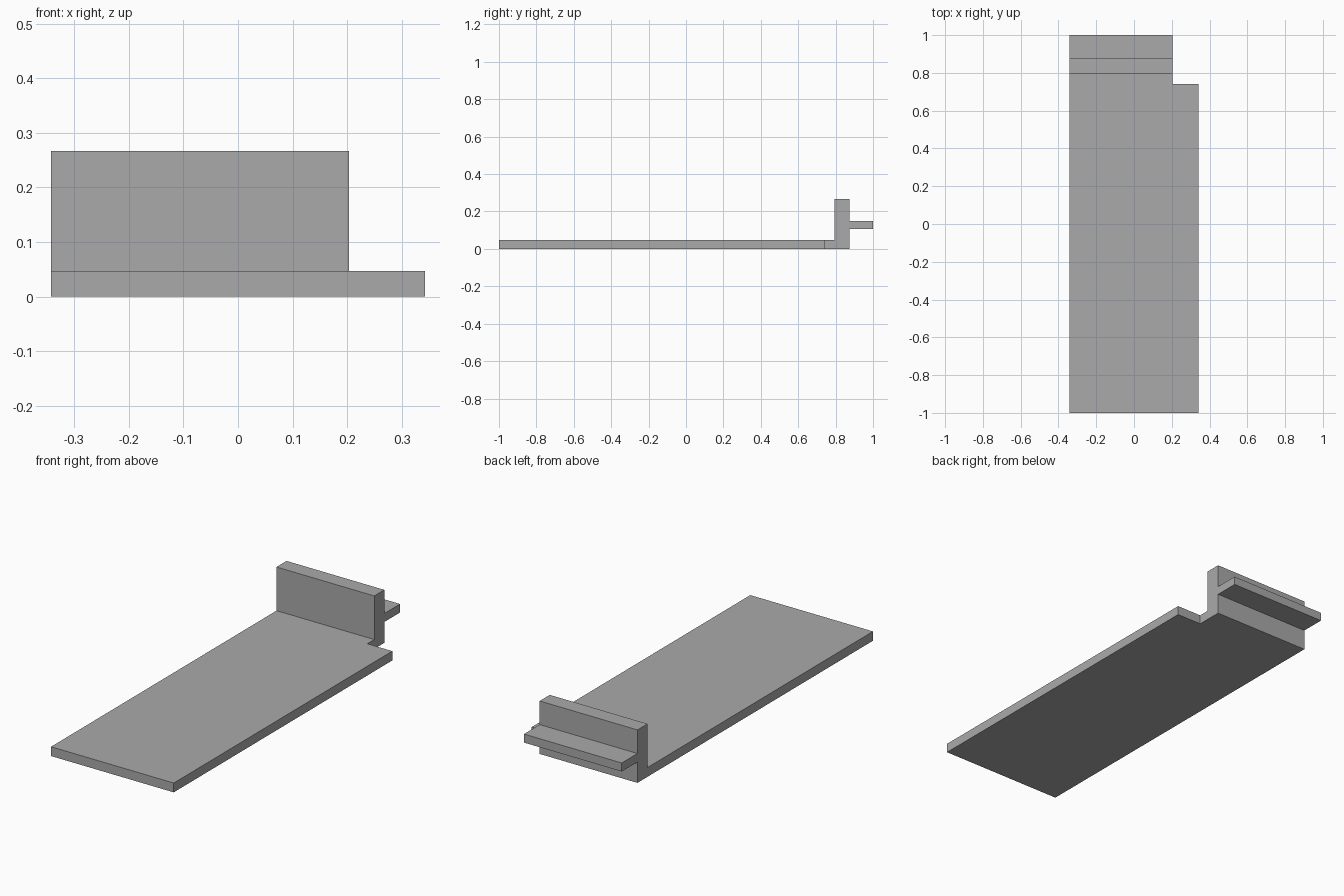
import bpy, bmesh

if "Cube" in bpy.data.objects:
    bpy.data.objects.remove(bpy.data.objects["Cube"])

LEFT, RIGHT, NOTCH_X, NOTCH_Y = -0.342, 0.342, 0.203, 0.74

grey = bpy.data.materials.new("plain grey")
grey.diffuse_color = (0.4, 0.4, 0.4, 1)
grey.use_nodes = True
grey.node_tree.nodes["Principled BSDF"].inputs["Base Color"].default_value = grey.diffuse_color


def prism(name, profile, x0, x1):
    """Extrude a (y, z) profile along x into a closed solid."""
    bm = bmesh.new()
    face = bm.faces.new([bm.verts.new((x0, y, z)) for y, z in profile])
    out = bmesh.ops.extrude_face_region(bm, geom=[face])
    moved = [v for v in out["geom"] if isinstance(v, bmesh.types.BMVert)]
    bmesh.ops.translate(bm, verts=moved, vec=(x1 - x0, 0, 0))
    bmesh.ops.recalc_face_normals(bm, faces=bm.faces)
    mesh = bpy.data.meshes.new(name)
    bm.to_mesh(mesh)
    bm.free()
    mesh.materials.append(grey)
    obj = bpy.data.objects.new(name, mesh)
    bpy.context.collection.objects.link(obj)
    return obj


# One-piece side profile: long plate, upright wall, rear ledge
profile = [(-1, 0), (0.875, 0), (0.875, 0.105), (1, 0.105), (1, 0.148),
           (0.875, 0.148), (0.875, 0.267), (0.795, 0.267), (0.795, 0.047),
           (-1, 0.047)]
bracket = prism("plate_with_wall_and_ledge", profile, LEFT, RIGHT)

# Rear right corner notch
cutter = prism("notch_cutter", [(NOTCH_Y, -0.1), (1.1, -0.1), (1.1, 0.4),
                                (NOTCH_Y, 0.4)], NOTCH_X, RIGHT + 0.1)
cutter.hide_render = True
cutter.hide_set(True)
notch = bracket.modifiers.new("notch", 'BOOLEAN')
notch.operation = 'DIFFERENCE'
notch.solver = 'EXACT'
notch.object = cutter
bpy.context.view_layer.objects.active = bracket
bpy.ops.object.modifier_apply(modifier=notch.name)
bpy.data.objects.remove(cutter)
